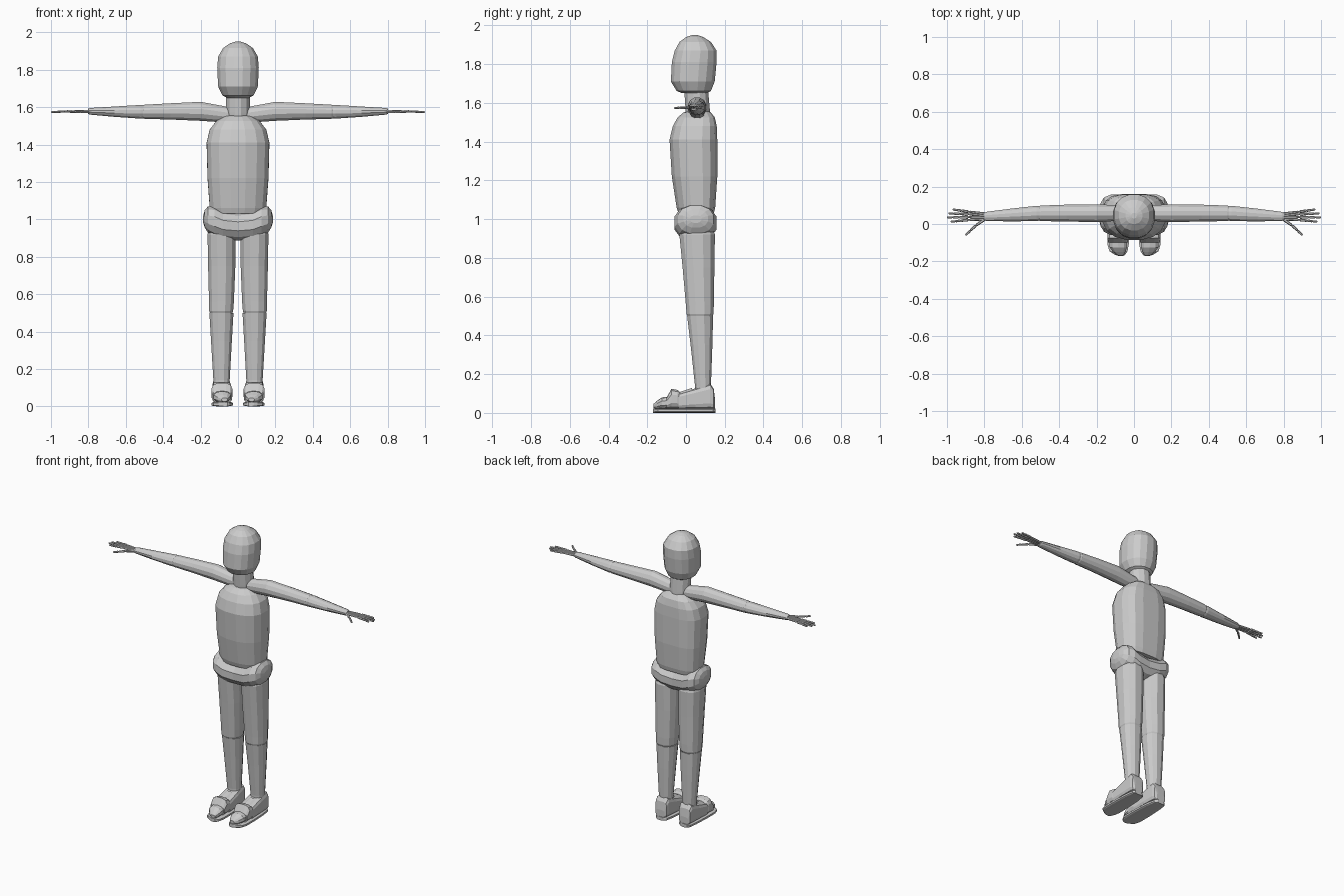
import bpy, bmesh, math
from mathutils import Vector

grey = bpy.data.materials.new("mannequin grey")
grey.diffuse_color = (0.6, 0.6, 0.6, 1)


def finish(name, bm):
    bmesh.ops.recalc_face_normals(bm, faces=bm.faces)
    me = bpy.data.meshes.new(name)
    bm.to_mesh(me)
    bm.free()
    me.materials.append(grey)
    ob = bpy.data.objects.new(name, me)
    bpy.context.collection.objects.link(ob)
    return ob


def spow(v, e):
    return math.copysign(abs(v) ** (2 / e), v)


def loft(name, axis, rings, sides=12, e=2.0, e_back=None, side=1):
    """Rings are (position, lo_u, hi_u, lo_v, hi_v) across the chosen axis;
    u, v are the other two axes in x, y, z order. side=-1 mirrors in x."""
    bm = bmesh.new()
    loops = []
    for pos, u0, u1, v0, v1 in rings:
        loop = []
        for i in range(sides):
            t = 2 * math.pi * (i + 0.5) / sides
            k = e_back if e_back and math.sin(t) > 0 else e
            u = (u0 + u1) / 2 + (u1 - u0) / 2 * spow(math.cos(t), k)
            v = (v0 + v1) / 2 + (v1 - v0) / 2 * spow(math.sin(t), k)
            co = {"x": (pos, u, v), "y": (u, pos, v), "z": (u, v, pos)}[axis]
            loop.append(bm.verts.new((co[0] * side, co[1], co[2])))
        loops.append(loop)
    for a, b in zip(loops, loops[1:]):
        for i in range(sides):
            j = (i + 1) % sides
            bm.faces.new((a[i], a[j], b[j], b[i]))
    bm.faces.new(loops[0])
    bm.faces.new(loops[-1])
    return finish(name, bm)


def tube(bm, a, b, r1, r2, sides=6):
    """Slim spindle-shaped bone between two points."""
    a, b = Vector(a), Vector(b)
    rot = (b - a).to_track_quat("Z", "Y")
    prof = [(0, r1 * 0.6), (0.12, r1), (0.88, r2), (1, r2 * 0.6)]
    loops = []
    for f, r in prof:
        loops.append([bm.verts.new(a.lerp(b, f) + rot @ Vector(
            (r * math.cos(i * math.tau / sides), r * math.sin(i * math.tau / sides), 0)))
            for i in range(sides)])
    for p, q in zip(loops, loops[1:]):
        for i in range(sides):
            j = (i + 1) % sides
            bm.faces.new((p[i], p[j], q[j], q[i]))
    bm.faces.new(loops[0])
    bm.faces.new(loops[-1])


# Head, neck and torso
loft("head", "z", [
    (1.65, -.06, .06, -.02, .11), (1.662, -.085, .085, -.05, .13),
    (1.71, -.108, .108, -.08, .15), (1.81, -.113, .113, -.075, .16),
    (1.87, -.108, .108, -.06, .16), (1.915, -.082, .082, -.035, .13),
    (1.94, -.045, .045, 0, .09), (1.95, -.015, .015, .03, .06)], 16, 2.2)
loft("neck", "z", [
    (1.50, -.06, .06, .0, .13), (1.57, -.066, .066, -.005, .125),
    (1.68, -.066, .066, -.012, .115)])
loft("torso", "z", [
    (1.03, -.145, .145, -.04, .145), (1.06, -.153, .153, -.05, .152),
    (1.22, -.165, .165, -.075, .163), (1.41, -.17, .17, -.087, .163),
    (1.48, -.153, .153, -.07, .16), (1.525, -.118, .118, -.045, .15),
    (1.55, -.08, .08, -.015, .13), (1.56, -.04, .04, .02, .11)], 16, 2.3, 3.2)

# Pelvis: rounded bar lying across the hips
half = [(.0, -.055, .155, .885, 1.04), (.08, -.062, .16, .89, 1.05),
        (.125, -.062, .16, .905, 1.072), (.16, -.045, .145, .925, 1.072),
        (.178, -.015, .115, .955, 1.05), (.186, .02, .08, .98, 1.02)]
loft("pelvis", "x", [(-r[0], *r[1:]) for r in half[:0:-1]] + half, 12, 2.3)

for s, tag in ((-1, "right"), (1, "left")):
    # Arms
    loft(tag + "_upper_arm", "x", [
        (.01, .035, .085, 1.525, 1.57), (.05, .018, .1, 1.515, 1.602),
        (.2, .008, .107, 1.525, 1.63), (.36, .012, .105, 1.532, 1.622),
        (.5, .014, .1, 1.536, 1.614), (.52, .022, .092, 1.543, 1.606)], 12, side=s)
    loft(tag + "_forearm", "x", [
        (.49, .02, .095, 1.54, 1.61), (.52, .014, .099, 1.537, 1.613),
        (.66, .013, .083, 1.547, 1.604), (.79, .015, .066, 1.559, 1.596),
        (.803, .02, .06, 1.563, 1.591)], 12, side=s)

    # Hand: jointed bones fanning out from the wrist
    bm = bmesh.new()
    for y0, y1, y2, tip in ((.026, .022, .012, .98), (.035, .037, .035, 1.0),
                            (.045, .052, .057, .992), (.054, .066, .078, .97)):
        knuckle = Vector((.885, y1, 1.578))
        end = Vector((tip, y2, 1.574))
        pts = [Vector((.79, y0, 1.577)), knuckle, knuckle.lerp(end, .44),
               knuckle.lerp(end, .74), end]
        for k, (a, b) in enumerate(zip(pts, pts[1:])):
            r = (.0075, .0078, .007, .006)[k]
            tube(bm, a, b, r, r * .85)
    thumb = [(.795, .028, 1.577), (.845, -.008, 1.576), (.875, -.035, 1.575), (.9, -.06, 1.574)]
    for k, (a, b) in enumerate(zip(thumb, thumb[1:])):
        tube(bm, a, b, .0085 - k * .001, .0075 - k * .001)
    for v in bm.verts:
        v.co.x *= s
    finish(tag + "_hand", bm)

    # Legs
    loft(tag + "_thigh", "z", [
        (.49, .032, .148, .01, .135), (.51, .024, .156, .001, .144),
        (.56, .02, .157, -.003, .146), (.75, .012, .162, -.02, .149),
        (.92, .012, .165, -.037, .152), (.98, .03, .15, -.01, .13)], 12, 2.3, side=s)
    loft(tag + "_shin", "z", [
        (.10, .045, .13, .045, .128), (.14, .043, .133, .045, .13),
        (.35, .031, .146, .022, .138), (.5, .022, .155, .004, .142)], 12, 2.2, side=s)

    # Shoe: sole, heel shell, inner foot, strap and toes
    sole = [(.153, .065, .115), (.14, .045, .13), (.08, .033, .138), (-.03, .027, .143),
            (-.11, .027, .143), (-.145, .034, .132), (-.163, .045, .105), (-.17, .055, .085)]
    loft(tag + "_sole", "y", [(y, a, b, 0, .024) for y, a, b in sole], 12, 4, side=s)
    loft(tag + "_heel_shell", "y", [
        (.15, .06, .12, .02, .07), (.143, .045, .132, .02, .125),
        (.125, .04, .136, .02, .152), (.05, .034, .138, .02, .128),
        (-.04, .03, .14, .02, .1)], 12, 4.5, side=s)
    loft(tag + "_inner_foot", "y", [
        (.03, .05, .125, .02, .13), (-.06, .042, .13, .02, .1),
        (-.11, .04, .13, .02, .075)], 12, 2.6, side=s)
    loft(tag + "_strap", "y", [
        (-.03, .034, .136, .02, .108), (-.045, .03, .142, .02, .12),
        (-.075, .029, .143, .02, .126), (-.1, .032, .14, .02, .08)], 12, 3, side=s)
    loft(tag + "_toes", "y", [
        (-.08, .036, .135, .02, .085), (-.125, .036, .132, .02, .08),
        (-.15, .045, .112, .02, .062), (-.168, .056, .088, .026, .046)], 10, 2.4, side=s)
